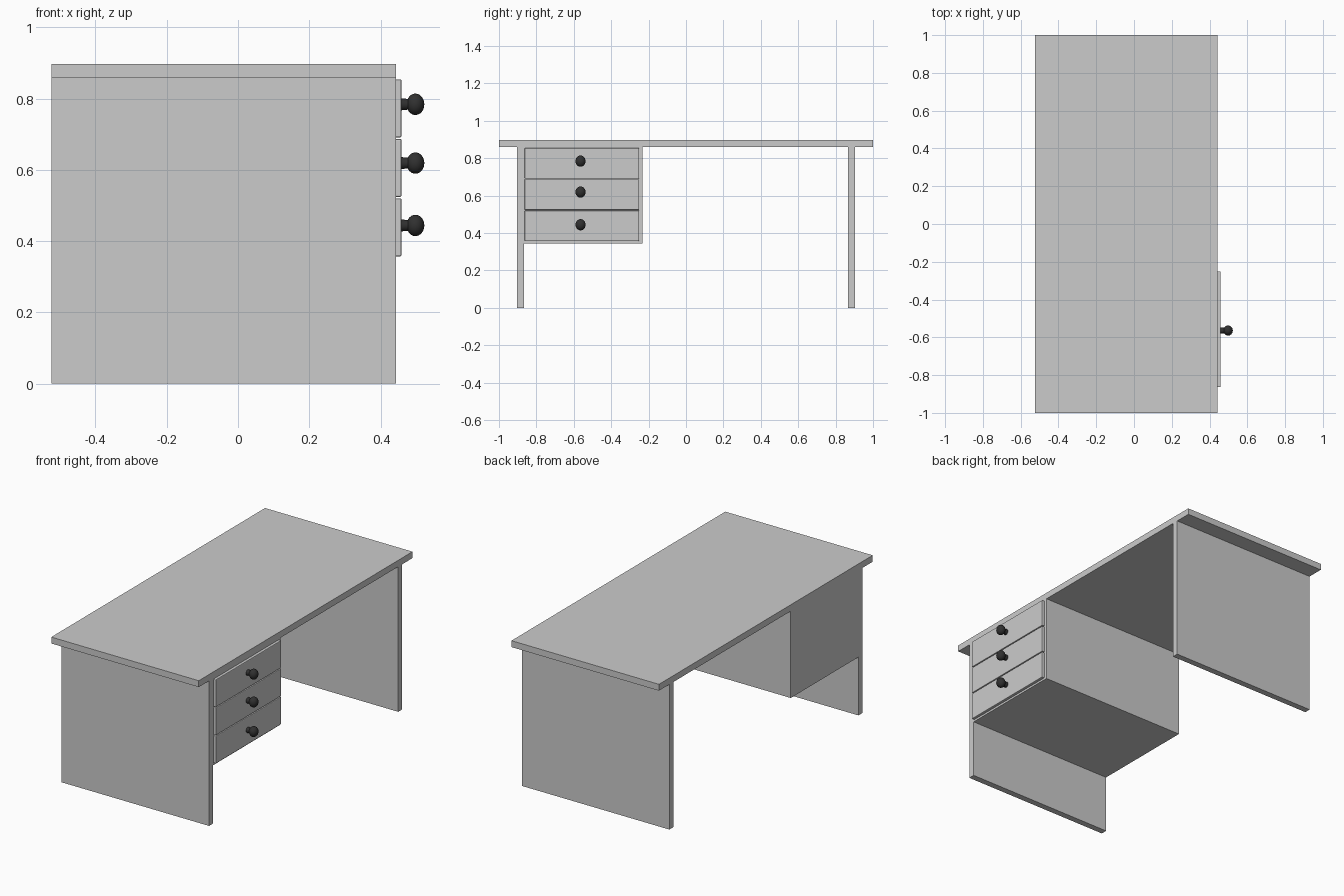
import bpy, bmesh
from mathutils import Matrix

if "Cube" in bpy.data.objects:
    bpy.data.objects.remove(bpy.data.objects["Cube"])

X0, X1 = -0.523, 0.443          # depth of the desk body
TOP, UNDER = 0.897, 0.859       # worktop surfaces

black = bpy.data.materials.new("black_knob")
black.diffuse_color = (0.03, 0.03, 0.03, 1)
black.use_nodes = True
black.node_tree.nodes["Principled BSDF"].inputs["Base Color"].default_value = black.diffuse_color


def finish(name, bm):
    mesh = bpy.data.meshes.new(name)
    bm.to_mesh(mesh)
    bm.free()
    ob = bpy.data.objects.new(name, mesh)
    bpy.context.collection.objects.link(ob)
    return ob


def box(name, lo, hi, bevel=0):
    bm = bmesh.new()
    size = [b - a for a, b in zip(lo, hi)]
    mid = [(a + b) / 2 for a, b in zip(lo, hi)]
    bmesh.ops.create_cube(bm, size=1, matrix=Matrix.Translation(mid) @ Matrix.Diagonal((*size, 1)))
    ob = finish(name, bm)
    if bevel:
        mod = ob.modifiers.new("edge", "BEVEL")
        mod.width, mod.segments = bevel, 2
    return ob


def knob(name, y, z):
    bm = bmesh.new()
    # stem, slightly wider at the drawer
    bmesh.ops.create_cone(bm, cap_ends=True, segments=24, radius1=0.017, radius2=0.014, depth=0.03,
                          matrix=Matrix.Translation((0.472, y, z)) @ Matrix.Rotation(1.5707963, 4, "Y"))
    # flattened ball head
    bmesh.ops.create_uvsphere(bm, u_segments=32, v_segments=16, radius=1,
                              matrix=Matrix.Translation((0.498, y, z)) @ Matrix.Diagonal((0.025, 0.027, 0.03, 1)))
    ob = finish(name, bm)
    ob.data.materials.append(black)
    bpy.context.view_layer.objects.active = ob
    ob.select_set(True)
    bpy.ops.object.shade_smooth_by_angle(angle=0.6)
    ob.select_set(False)


# worktop and the two slab legs
box("worktop", (X0, -1, UNDER), (X1, 1, TOP))
box("left_leg_panel", (X0, -0.903, 0), (X1, -0.866, UNDER))
box("right_leg_panel", (X0, 0.866, 0), (X1, 0.903, UNDER))

# hanging drawer pedestal
box("pedestal_body", (X0, -0.866, 0.345), (X1, -0.249, UNDER))
box("pedestal_side", (X0, -0.249, 0.345), (X1, -0.233, UNDER))

# drawer fronts with knobs
drawers = [(0.691, 0.854, 0.784), (0.524, 0.687, 0.619), (0.357, 0.520, 0.444)]
for i, (z0, z1, zk) in enumerate(drawers, 1):
    box(f"drawer_front_{i}", (X1 - 0.004, -0.863, z0), (0.459, -0.251, z1), 0.004)
    knob(f"drawer_knob_{i}", -0.564, zk)
